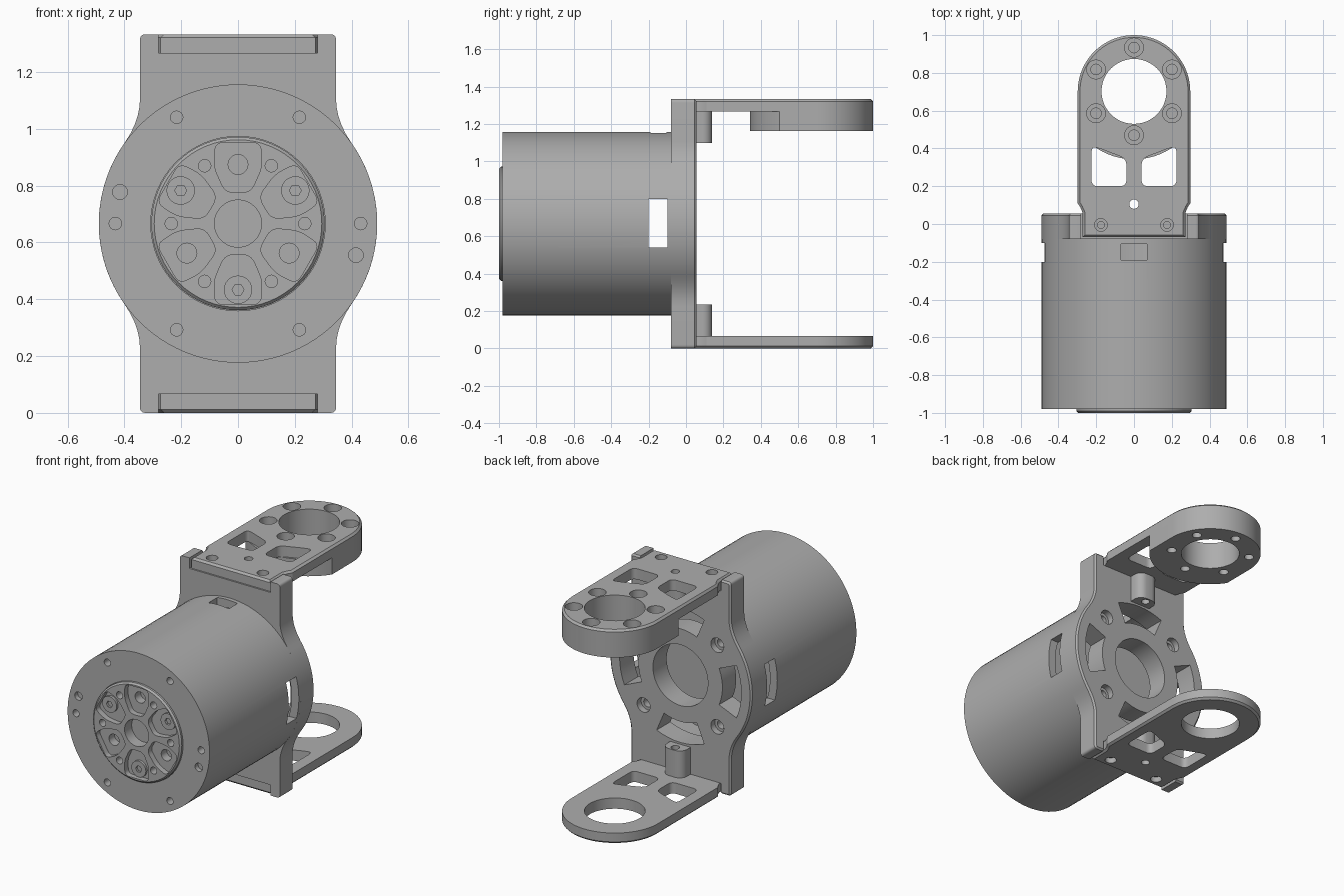
import bpy, bmesh
from math import sin, cos, radians, acos, pi

cube = bpy.data.objects.get("Cube")
if cube:
    bpy.data.objects.remove(cube, do_unlink=True)

H = 1.333          # total height
C = H / 2          # height of the motor axis

metal = bpy.data.materials.new("satin grey")
metal.use_nodes = True
GREY = (0.42, 0.42, 0.42, 1)
metal.diffuse_color = GREY
metal.node_tree.nodes["Principled BSDF"].inputs["Base Color"].default_value = GREY


# ---- outline helpers -------------------------------------------------
def arc(cx, cy, r, a0, a1, n):
    return [(cx + r * cos(radians(a0 + (a1 - a0) * i / n)),
             cy + r * sin(radians(a0 + (a1 - a0) * i / n))) for i in range(n + 1)]


def circle(cx, cy, r, n=32):
    return arc(cx, cy, r, 0, 360, n)[:-1]


def polar(r, deg):
    return r * cos(radians(deg)), C + r * sin(radians(deg))


def curve(p0, p1, p2, n=5):
    return [tuple((1 - t) ** 2 * a + 2 * t * (1 - t) * b + t * t * c
                  for a, b, c in zip(p0, p1, p2)) for t in (i / n for i in range(n + 1))]


def rounded(pts, r):
    out = []
    for i, p in enumerate(pts):
        ends = []
        for q in (pts[i - 1], pts[(i + 1) % len(pts)]):
            d = ((q[0] - p[0]) ** 2 + (q[1] - p[1]) ** 2) ** 0.5
            k = min(r / d, 0.45)
            ends.append((p[0] + (q[0] - p[0]) * k, p[1] + (q[1] - p[1]) * k))
        out += curve(ends[0], p, ends[1])
    return out


def rect(x0, x1, y0, y1):
    return [(x0, y0), (x1, y0), (x1, y1), (x0, y1)]


# ---- solid helpers ---------------------------------------------------
def prism(pts, lo, hi, axis="y", chamfer_lo=0, chamfer_hi=0):
    return pts, lo, hi, axis, chamfer_lo, chamfer_hi


def solid(name, *prisms):
    bm = bmesh.new()
    for pts, lo, hi, axis, c_lo, c_hi in prisms:
        put = {"x": lambda p, t: (t, p[0], p[1]), "y": lambda p, t: (p[0], t, p[1]),
               "z": lambda p, t: (p[0], p[1], t)}[axis]
        a = [bm.verts.new(put(p, lo)) for p in pts]
        b = [bm.verts.new(put(p, hi)) for p in pts]
        caps = [bm.faces.new(a), bm.faces.new(b)]
        n = len(pts)
        sides = [bm.faces.new((a[i], a[(i + 1) % n], b[(i + 1) % n], b[i])) for i in range(n)]
        bmesh.ops.recalc_face_normals(bm, faces=caps + sides)
        rims = [list(f.edges) for f in caps]
        for rim, c in zip(rims, (c_lo, c_hi)):
            if c:
                bmesh.ops.bevel(bm, geom=rim, offset=c, segments=1, affect="EDGES")
    mesh = bpy.data.meshes.new(name)
    bm.to_mesh(mesh)
    bm.free()
    mesh.materials.append(metal)
    obj = bpy.data.objects.new(name, mesh)
    bpy.context.scene.collection.objects.link(obj)
    return obj


def cut(obj, *prisms):
    tool = solid("cutter", *prisms)
    mod = obj.modifiers.new("cut", "BOOLEAN")
    mod.operation, mod.solver, mod.object = "DIFFERENCE", "EXACT", tool
    deps = bpy.context.evaluated_depsgraph_get()
    mesh = bpy.data.meshes.new_from_object(obj.evaluated_get(deps))
    obj.modifiers.clear()
    obj.data = mesh
    bpy.data.objects.remove(tool, do_unlink=True)


parts = []

# ---- motor housing ---------------------------------------------------
housing = solid("motor_housing", prism(circle(0, C, 0.49, 96), -0.98, -0.08))
cut(housing, prism(circle(0, C, 0.44, 64), -0.21, 0),
    prism(circle(0, C, 0.307, 64), -1.1, -0.88),
    *[prism(circle(*polar(0.432, 60 * k), 0.022, 16), -1.1, -0.92) for k in range(6)],
    *[prism(circle(*polar(0.43, a), 0.026, 16), -1.1, -0.95) for a in (165, 345)])
cut(housing, prism(rect(-0.2, -0.1, 0.54, 0.80), -0.6, 0.6, "x"),
    prism(rect(-0.07, 0.07, -0.19, -0.105), 1.0, 1.3, "z"))
parts.append(housing)

# ---- output hub with six recessed petals -----------------------------
hub = solid("output_hub", prism(circle(0, C, 0.305, 64), -1.0, -0.88, chamfer_lo=0.01))
petal = rounded([(-0.045, 0.11), (0.045, 0.11), (0.085, 0.2),
                 (0.08, 0.285), (-0.08, 0.285), (-0.085, 0.2)], 0.03)


def turned(pts, deg):
    s, c = sin(radians(deg)), cos(radians(deg))
    return [(v * c - u * s, C + v * s + u * c) for u, v in pts]


cut(hub, prism(circle(0, C, 0.083, 40), -1.1, -0.93),
    *[prism(turned(petal, 30 + 60 * k), -1.1, -0.965) for k in range(6)],
    *[prism(circle(*polar(0.235, 60 * k), 0.022, 16), -1.1, -0.95) for k in range(6)])
cut(hub, *[prism(circle(*polar(0.208, a), 0.035, 20), -1.1, -0.91) for a in (90, 210, 330)])
parts.append(hub)
for i, a in enumerate((30, 150, 270)):
    screw = solid(f"hub_screw_{i + 1}", prism(circle(*polar(0.233, a), 0.05, 24), -0.98, -0.95))
    cut(screw, prism(circle(*polar(0.233, a), 0.021, 6), -1.1, -0.96))
    parts.append(screw)

# ---- back plate: round middle blending into straight ends ------------
corner = rounded([(0.345, 0.5), (0.345, C), (0, C)], 0.02)[6:12]
side = [p for p in arc(0, 0, 0.49, 0, 35.3, 16)]
side += curve((0.40, 0.283), (0.345, 0.361), (0.345, 0.44))[1:] + corner
quarter = side + [(-x, z) for x, z in reversed(side)]
outline = quarter + [(-x, -z) for x, z in quarter[1:-1]]
outline = [(x, z + C) for x, z in outline]
plate = solid("back_plate", prism(outline, -0.08, 0.055, chamfer_hi=0.01))


def sector(r0, r1, mid, half):
    pts = arc(0, C, r1, mid - half, mid + half, 8) + arc(0, C, r0, mid + half, mid - half, 8)
    return prism(pts, -0.2, 0.2)


diag = [polar(0.36, 45 + 90 * k) for k in range(4)]
cut(plate, prism(circle(0, C, 0.19, 48), -0.2, 0.2),
    prism(rect(-0.28, 0.28, -0.2, 0.2), H - 0.066, H + 0.1, "z"),
    prism(rect(-0.28, 0.28, -0.2, 0.2), -0.1, 0.066, "z"),
    *[sector(0.29, 0.42, 90 * k, 23) for k in range(4)],
    *[prism(circle(x, z, 0.045, 24), 0.015, 0.2) for x, z in diag])
cut(plate, *[prism(circle(x, z, 0.027, 20), -0.2, 0.2) for x, z in diag])
parts.append(plate)

# ---- fork arms -------------------------------------------------------
R, Y = 0.298, 0.702
half_arm = [(0.272, -0.07), (0.272, 0.06), (0.285, 0.09), (R, 0.11)]
arm_outline = half_arm + arc(0, Y, R, 0, 180, 40) + [(-x, y) for x, y in reversed(half_arm)]
window = rounded([(0.04, 0.2), (0.225, 0.2), (0.225, 0.41), (0.18, 0.4), (0.04, 0.345)], 0.035)
windows = [window, [(-x, y) for x, y in window]]
bolts = [(0.232 * cos(radians(30 + 60 * k)), Y + 0.232 * sin(radians(30 + 60 * k)))
         for k in range(6)]
T = 0.067

for name, lo, outer in (("upper", H - T, 1), ("lower", 0, 0)):
    hi = lo + T
    arm = solid(name + "_arm", prism(arm_outline, lo, hi, "z", 0.012 * (1 - outer), 0.012 * outer))
    sink = (hi - 0.035, hi + 0.1) if outer else (lo - 0.1, lo + 0.035)
    cut(arm, prism(circle(0, Y, 0.172, 48), lo - 0.3, hi + 0.1, "z"),
        prism(circle(0, 0.105, 0.025, 16), lo - 0.1, hi + 0.1, "z"),
        *[prism(w, lo - 0.1, hi + 0.1, "z") for w in windows],
        *[prism(circle(x, -0.005, 0.034, 20), *sink, "z") for x in (-0.175, 0.175)])
    cut(arm, *[prism(circle(x, -0.005, 0.018, 12), lo - 0.1, hi + 0.1, "z")
               for x in (-0.175, 0.175)])
    parts.append(arm)

    # rounded post between arm and plate
    z0 = H - 0.235 if outer else T
    post_outline = [(0.07, 0.04), (0.07, 0.09)] + arc(0, 0.09, 0.05, 0, 180, 12)[1:-1]
    post_outline = [(0.07, 0.04)] + arc(0.02, 0.09, 0.05, 0, 90, 6)
    post_outline += [(-x, y) for x, y in reversed(post_outline)]
    post = solid(name + "_post", prism(post_outline, z0, z0 + 0.168, "z"))
    cut(post, prism(circle(0, 0.105, 0.025, 16), z0 - 0.1, z0 + 0.3, "z"))
    parts.append(post)

# ---- thick bearing ring under the upper arm --------------------------
meet = 180 - acos(-R / 0.36) * 180 / pi
ring_outline = arc(0, Y, R, 0, 180, 40) + arc(0, Y, 0.36, 180 + meet, 360 - meet, 20)
ring = solid("bearing_ring", prism(ring_outline, 1.162, H - T, "z"))
cut(ring, prism(circle(0, Y, 0.172, 48), 1.0, 1.5, "z"))
for part in (ring, bpy.data.objects["upper_arm"]):
    cut(part, *[prism(circle(x, y, 0.05, 24), 1.235, 1.5, "z") for x, y in bolts])
    cut(part, *[prism(circle(x, y, 0.028, 20), 1.0, 1.5, "z") for x, y in bolts])
parts.append(ring)

# ---- smooth curved walls, crisp edges --------------------------------
bpy.ops.object.select_all(action="DESELECT")
for p in parts:
    p.select_set(True)
bpy.context.view_layer.objects.active = parts[0]
bpy.ops.object.shade_smooth_by_angle(angle=radians(25))
